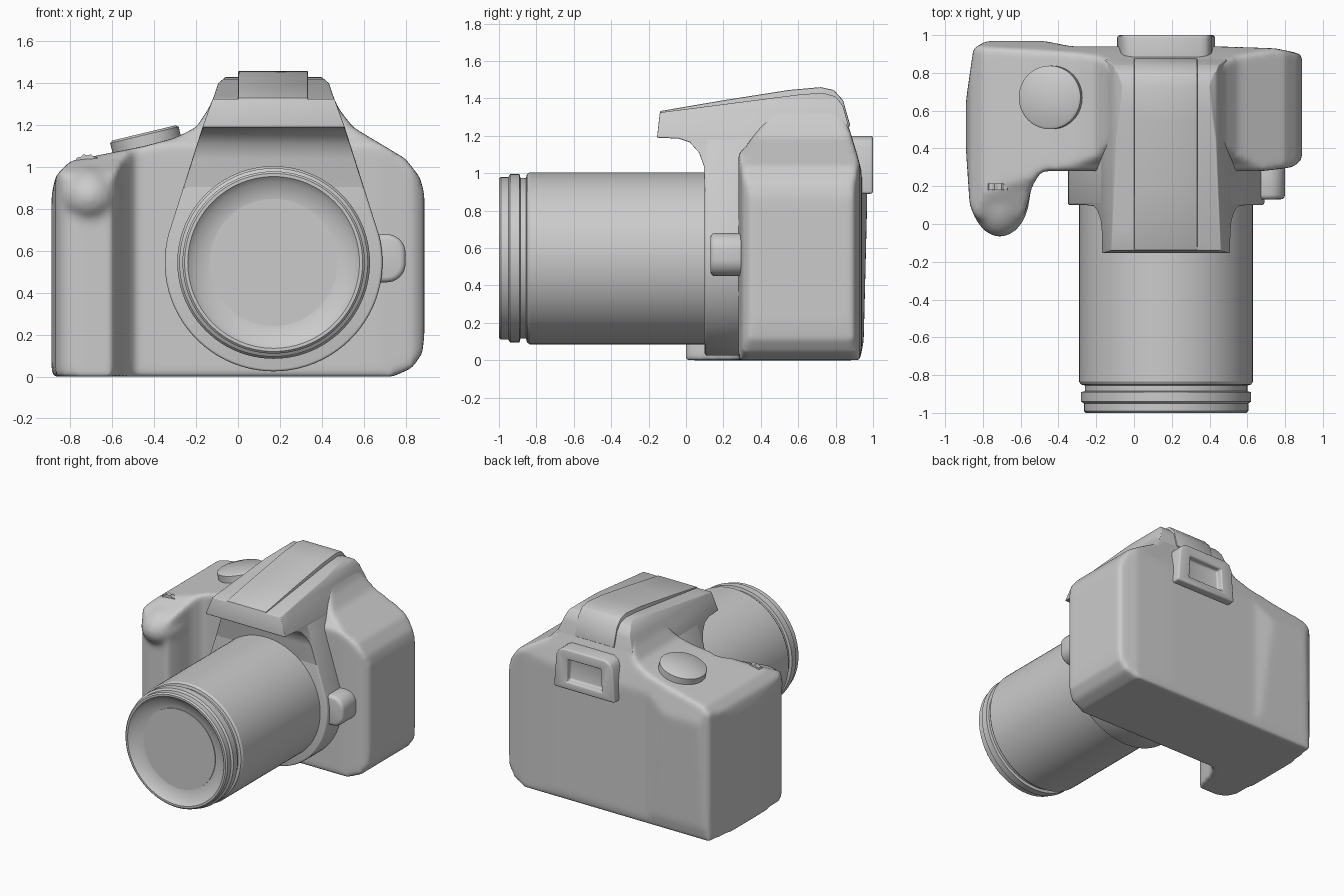
import bpy, bmesh, math
from mathutils import Matrix, Vector

if "Cube" in bpy.data.objects:
    bpy.data.objects.remove(bpy.data.objects["Cube"])

LENS_X, LENS_Z = 0.17, 0.545


def add_object(name, bm):
    bmesh.ops.recalc_face_normals(bm, faces=bm.faces)
    mesh = bpy.data.meshes.new(name)
    bm.to_mesh(mesh)
    bm.free()
    obj = bpy.data.objects.new(name, mesh)
    bpy.context.collection.objects.link(obj)
    return obj


def prism(name, points, axis, start, end):
    """Extrude a closed 2D outline along x, y or z."""
    place = {"x": lambda a, b: (start, a, b),
             "y": lambda a, b: (a, start, b),
             "z": lambda a, b: (a, b, start)}[axis]
    bm = bmesh.new()
    face = bm.faces.new([bm.verts.new(place(a, b)) for a, b in points])
    extruded = bmesh.ops.extrude_face_region(bm, geom=[face])["geom"]
    offset = Vector([(end - start) * (axis == k) for k in "xyz"])
    bmesh.ops.translate(bm, vec=offset, verts=[v for v in extruded if isinstance(v, bmesh.types.BMVert)])
    return add_object(name, bm)


def revolve(name, profile, steps=96):
    """Spin (radius, y) points around the y axis."""
    bm = bmesh.new()
    verts = [bm.verts.new((r, y, 0)) for r, y in profile]
    edges = [bm.edges.new(pair) for pair in zip(verts, verts[1:])]
    bmesh.ops.spin(bm, geom=verts + edges, cent=(0, 0, 0), axis=(0, 1, 0),
                   angle=math.tau, steps=steps)
    bmesh.ops.remove_doubles(bm, verts=bm.verts, dist=0.0001)
    return add_object(name, bm)


def bake(obj):
    graph = bpy.context.evaluated_depsgraph_get()
    mesh = bpy.data.meshes.new_from_object(obj.evaluated_get(graph))
    obj.modifiers.clear()
    obj.data = mesh


def combine(obj, other, operation):
    mod = obj.modifiers.new("Boolean", "BOOLEAN")
    mod.operation, mod.object, mod.solver = operation, other, "EXACT"
    bake(obj)
    bpy.data.objects.remove(other)


def bevel(obj, width, segments=3):
    mod = obj.modifiers.new("Bevel", "BEVEL")
    mod.width, mod.segments = width, segments
    mod.limit_method, mod.angle_limit = "ANGLE", math.radians(35)
    bake(obj)


def shade(obj, angle=35):
    bpy.ops.object.select_all(action="DESELECT")
    obj.select_set(True)
    bpy.context.view_layer.objects.active = obj
    bpy.ops.object.shade_smooth_by_angle(angle=math.radians(angle))


def arc(cx, cz, r, start, end, count):
    angles = [math.radians(start + (end - start) * i / count) for i in range(count + 1)]
    return [(cx + r * math.cos(a), cz + r * math.sin(a)) for a in angles]


# Body: plan, front and side outlines intersected, then softened
plan = [(-0.78, 0.0), (-0.6, 0.0), (-0.57, 0.08), (-0.54, 0.2), (-0.49, 0.28), (0.68, 0.28),
        (0.84, 0.30), (0.89, 0.34), (0.89, 0.9), (0.75, 0.93), (0.45, 0.94), (-0.33, 0.94),
        (-0.48, 0.97), (-0.78, 0.97), (-0.85, 0.93), (-0.89, 0.65), (-0.89, 0.4),
        (-0.87, 0.1), (-0.84, 0.03)]
front = [(-0.89, 0.0), (0.74, 0.0), (0.83, 0.04), (0.88, 0.11), (0.89, 0.2), (0.89, 0.87),
         (0.87, 0.95), (0.8, 1.04), (0.65, 1.13), (0.55, 1.19), (0.48, 1.28), (0.44, 1.37),
         (-0.1, 1.37), (-0.14, 1.28), (-0.2, 1.19), (-0.3, 1.14), (-0.45, 1.1), (-0.65, 1.06),
         (-0.8, 1.03), (-0.87, 0.96), (-0.89, 0.87)]
side = [(-0.2, 0.0), (0.93, 0.0), (0.95, 0.1), (0.97, 0.9), (0.91, 1.12), (0.86, 1.28),
        (0.8, 1.38), (0.5, 1.38), (0.39, 1.24), (0.31, 1.13), (0.2, 1.05), (0.05, 0.98),
        (-0.2, 0.75)]
body = prism("body", plan, "z", 0, 1.5)
combine(body, prism("front_outline", front, "y", -0.3, 1.1), "INTERSECT")
combine(body, prism("side_outline", side, "x", -1, 1), "INTERSECT")

# Finger rest at the top of the grip
bm = bmesh.new()
bmesh.ops.create_uvsphere(bm, u_segments=32, v_segments=20, radius=1,
                          matrix=Matrix.Translation((-0.71, 0.16, 0.86)) @ Matrix.Diagonal((0.16, 0.23, 0.15, 1)))
combine(body, add_object("finger_rest", bm), "UNION")

remesh = body.modifiers.new("Remesh", "REMESH")
remesh.mode, remesh.voxel_size = "VOXEL", 0.016
soften = body.modifiers.new("Smooth", "SMOOTH")
soften.factor, soften.iterations = 0.5, 14
bake(body)
shade(body, 60)

# Lens mount collar: a ring running up into the viewfinder housing
collar = prism("mount_collar",
               [(-0.17, 1.19)] + arc(LENS_X, LENS_Z, 0.52, 165, 375, 48) + [(0.51, 1.19)],
               "y", 0.1, 0.36)
bevel(collar, 0.012)
shade(collar)

# Viewfinder housing with the overhanging flash
housing = prism("viewfinder_housing",
                [(-0.26, 0.9), (-0.17, 1.19), (-0.115, 1.34), (-0.095, 1.4), (-0.06, 1.43),
                 (0.4, 1.43), (0.435, 1.4), (0.455, 1.34), (0.51, 1.19), (0.6, 0.9)],
                "y", -0.2, 1.0)
housing_side = [(-0.155, 1.19), (-0.04, 1.185), (0.02, 1.165), (0.07, 1.11), (0.095, 1.04),
                (0.1, 0.9), (0.88, 0.9), (0.89, 1.1), (0.87, 1.25), (0.84, 1.36),
                (0.8, 1.41), (0.73, 1.43), (0.6, 1.42), (-0.14, 1.325)]
combine(housing, prism("housing_outline", housing_side, "x", -0.5, 0.8), "INTERSECT")
bevel(housing, 0.012)
shade(housing)

# Raised strip along the top of the flash
strip = prism("flash_cover",
              [(-0.142, 1.26), (-0.14, 1.332), (0.2, 1.39), (0.55, 1.445), (0.72, 1.46),
               (0.79, 1.445), (0.84, 1.39), (0.88, 1.25), (0.8, 1.23)], "x", 0.0, 0.335)
bevel(strip, 0.008, 2)
shade(strip)

# Eyepiece frame with a recessed window
eyepiece = prism("eyepiece",
                 [(-0.09, 0.89), (0.43, 0.89), (0.41, 1.14), (0.39, 1.18), (0.35, 1.2),
                  (-0.01, 1.2), (-0.05, 1.18), (-0.07, 1.14)], "y", 0.8, 1.0)
combine(eyepiece, prism("window", [(0.02, 0.95), (0.32, 0.95), (0.31, 1.12), (0.03, 1.12)],
                        "y", 0.95, 1.1), "DIFFERENCE")
bevel(eyepiece, 0.014)
shade(eyepiece)

# Lens release knob
knob = prism("lens_release",
             [(0.6, 0.45)] + arc(0.71, 0.54, 0.09, -90, 0, 8) + arc(0.71, 0.59, 0.09, 0, 90, 8)
             + [(0.6, 0.68)], "y", 0.13, 0.34)
bevel(knob, 0.025)
shade(knob)

# Lens barrel, front ring and glass
barrel = revolve("lens_barrel",
                 [(0, 0.2), (0.46, 0.2), (0.46, -0.835), (0.45, -0.85), (0.43, -0.855),
                  (0.43, -0.885), (0.45, -0.89), (0.45, -0.94), (0.435, -0.95), (0.435, -0.99),
                  (0.425, -1.0), (0.41, -1.0), (0.385, -0.975), (0.305, -0.95), (0, -0.95)])
glass = revolve("lens_glass", [(0, -0.94), (0.304, -0.94), (0.304, -0.956), (0, -0.956)])
for part in (barrel, glass):
    part.location = (LENS_X, 0, LENS_Z)
    shade(part, 30)

# Mode dial on the sloping shoulder
dial = revolve("mode_dial", [(0, -0.06), (0.155, -0.06), (0.168, -0.05), (0.168, 0.03), (0, 0.03)], 64)
dial.rotation_euler = (-math.pi / 2, math.radians(-13.5), 0)
dial.location = (-0.435, 0.67, 1.105)
shade(dial, 40)

# Serrated finger wheel set into the grip
teeth = 28
wheel = prism("finger_wheel",
              [((0.078 - 0.007 * (i % 2)) * math.cos(math.tau * i / teeth) - 0.72,
                (0.078 - 0.007 * (i % 2)) * math.sin(math.tau * i / teeth) + 0.985)
               for i in range(teeth)], "y", 0.18, 0.215)
shade(wheel, 20)
